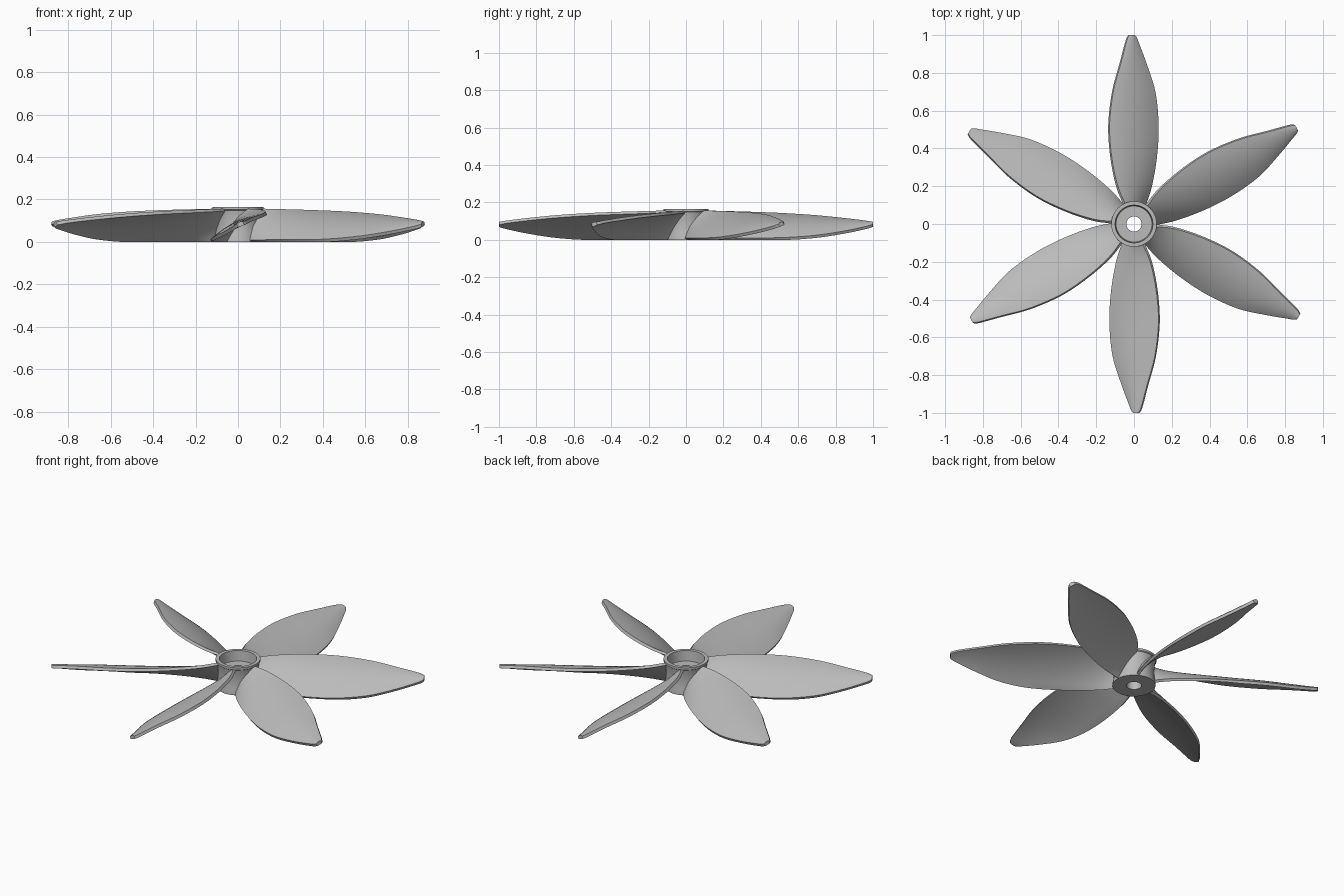
import bpy, bmesh, math
from mathutils import Vector, Matrix

cube = bpy.data.objects.get("Cube")
if cube:
    bpy.data.objects.remove(cube)

grey = bpy.data.materials.new("plain_grey")
grey.use_nodes = True
grey.diffuse_color = (0.5, 0.5, 0.5, 1)
grey.node_tree.nodes["Principled BSDF"].inputs["Base Color"].default_value = (0.5, 0.5, 0.5, 1)


def finish(bm, name, angle):
    """Turn a bmesh into a smooth-shaded object with sharp edges kept."""
    bmesh.ops.recalc_face_normals(bm, faces=bm.faces)
    mesh = bpy.data.meshes.new(name)
    bm.to_mesh(mesh)
    bm.free()
    mesh.materials.append(grey)
    obj = bpy.data.objects.new(name, mesh)
    bpy.context.collection.objects.link(obj)
    bpy.ops.object.select_all(action="DESELECT")
    obj.select_set(True)
    bpy.context.view_layer.objects.active = obj
    bpy.ops.object.shade_smooth_by_angle(angle=math.radians(angle))
    return obj


def skin(bm, rings, closed):
    """Bridge equal rings of vertices with quads."""
    pairs = list(zip(rings, rings[1:]))
    if closed:
        pairs.append((rings[-1], rings[0]))
    for a, b in pairs:
        for i in range(len(a)):
            j = (i + 1) % len(a)
            bm.faces.new((a[i], a[j], b[j], b[i]))


# Hub: lathe profile of (radius, height) with bore, recess and lip
profile = [(0.04, 0), (0.115, 0), (0.115, 0.012), (0.109, 0.04), (0.107, 0.08),
           (0.11, 0.12), (0.115, 0.148), (0.12, 0.152), (0.12, 0.165),
           (0.1, 0.165), (0.095, 0.105), (0.04, 0.105)]
bm = bmesh.new()
rings = []
for k in range(72):
    turn = Matrix.Rotation(math.tau * k / 72, 3, "Z")
    rings.append([bm.verts.new(turn @ Vector((r, 0, z))) for r, z in profile])
skin(bm, rings, True)
finish(bm, "hub", 30)

# Blade stations: radius, low edge y, low edge z, high edge y, high edge z
stations = [Vector(s) for s in (
    (0.102, -0.058, 0.004, 0.05, 0.152),
    (0.2, -0.09, 0.004, 0.09, 0.148),
    (0.35, -0.117, 0.004, 0.121, 0.143),
    (0.52, -0.127, 0.005, 0.133, 0.136),
    (0.7, -0.11, 0.018, 0.113, 0.124),
    (0.85, -0.063, 0.041, 0.073, 0.109),
    (0.95, -0.026, 0.062, 0.047, 0.097),
    (0.985, -0.013, 0.071, 0.036, 0.091),
    (1.0, -0.003, 0.077, 0.026, 0.088))]


def spline(points, steps):
    """Catmull-Rom samples through the stations."""
    out = []
    for i in range(len(points) - 1):
        b, c = points[i], points[i + 1]
        a = points[i - 1] if i else b * 2 - c
        d = points[i + 2] if i + 2 < len(points) else c * 2 - b
        for s in range(steps):
            t = s / steps
            out.append((b * 2 + (c - a) * t + (a * 2 - b * 5 + c * 4 - d) * t ** 2
                        + (b * 3 - a - c * 3 + d) * t ** 3) / 2)
    return out + [points[-1]]


def blade_section(s):
    """Cambered closed section with a flat underside on the ground plane."""
    r, y0, z0, y1, z1 = s
    low, high = Vector((r, y0, z0)), Vector((r, y1, z1))
    chord = high - low
    normal = Vector((0, -chord.z, chord.y)).normalized()
    upper, lower = [], []
    for k in range(13):
        t = k / 12
        bulge = 4 * t * (1 - t)
        mid = low + chord * t + normal * bulge * 0.06 * chord.length
        half = 0.008 + 0.003 * bulge
        upper.append(mid + normal * half)
        lower.append(mid - normal * half)
    loop = upper + lower[::-1]
    for p in loop:
        p.z = max(p.z, 0)
    return loop


sections = [blade_section(s) for s in spline(stations, 5)]
for n in range(6):
    turn = Matrix.Rotation(math.radians(30 + 60 * n), 3, "Z")
    bm = bmesh.new()
    rings = [[bm.verts.new(turn @ p) for p in sec] for sec in sections]
    skin(bm, rings, False)
    bm.faces.new(rings[0])
    bm.faces.new(rings[-1])
    finish(bm, f"blade_{n + 1}", 40)
